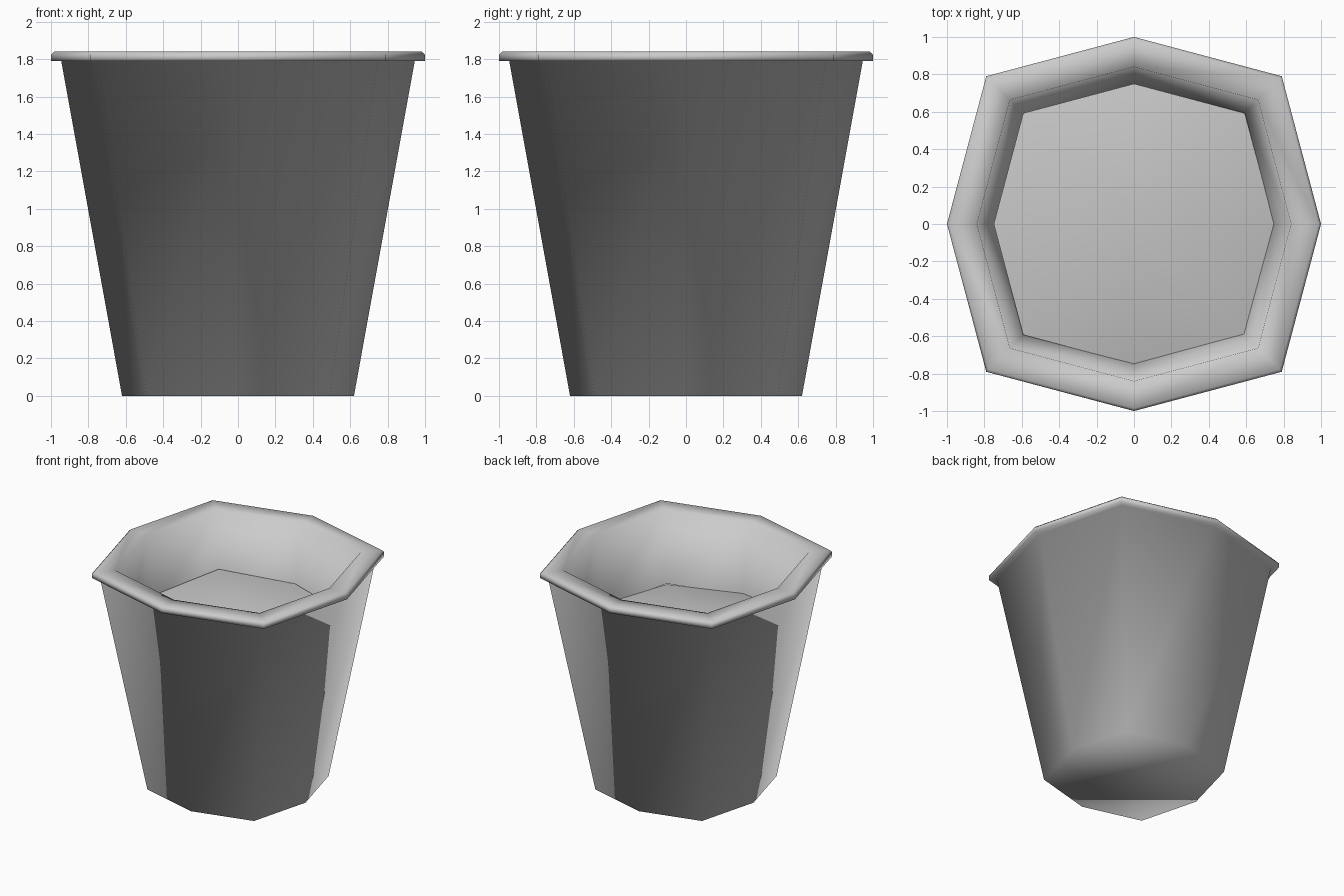
import bpy, bmesh, math

if "Cube" in bpy.data.objects:
    bpy.data.objects.remove(bpy.data.objects["Cube"])

# Octagon with the diagonal corners pushed out
OCT = [(1, 0), (.79, .79), (0, 1), (-.79, .79),
       (-1, 0), (-.79, -.79), (0, -1), (.79, -.79)]


def loft(name, profile, close=False, cap_start=False, angle=180):
    """Stack scaled octagons along a (radius, z) profile."""
    bm = bmesh.new()
    rings = [[bm.verts.new((r * x, r * y, z)) for x, y in OCT] for r, z in profile]
    pairs = list(zip(rings, rings[1:]))
    if close:
        pairs.append((rings[-1], rings[0]))
    for a, b in pairs:
        for i in range(8):
            j = (i + 1) % 8
            bm.faces.new((a[i], a[j], b[j], b[i]))
    if cap_start:
        bm.faces.new(rings[0][::-1])
    bmesh.ops.recalc_face_normals(bm, faces=bm.faces)
    return finish(name, bm, angle)


def finish(name, bm, angle):
    me = bpy.data.meshes.new(name)
    bm.to_mesh(me)
    bm.free()
    ob = bpy.data.objects.new(name, me)
    bpy.context.collection.objects.link(ob)
    bpy.ops.object.select_all(action='DESELECT')
    ob.select_set(True)
    bpy.context.view_layer.objects.active = ob
    bpy.ops.object.shade_smooth_by_angle(angle=math.radians(angle))
    return ob


# Tapered pot body with rolled rim and inner wall
loft("pot", [(.62, 0), (.945, 1.79), (1, 1.79), (1, 1.825), (.985, 1.84),
             (.84, 1.84), (.745, 1.27)], cap_start=True, angle=95)

# Low soil mound filling the pot, slightly higher at the back left
bm = bmesh.new()
ring = [bm.verts.new((.75 * x, .75 * y, 1.325 + .04 * (y - x))) for x, y in OCT]
top = bm.verts.new((0, 0, 1.48))
for i in range(8):
    bm.faces.new((ring[i], ring[(i + 1) % 8], top))
finish("soil", bm, 180)
